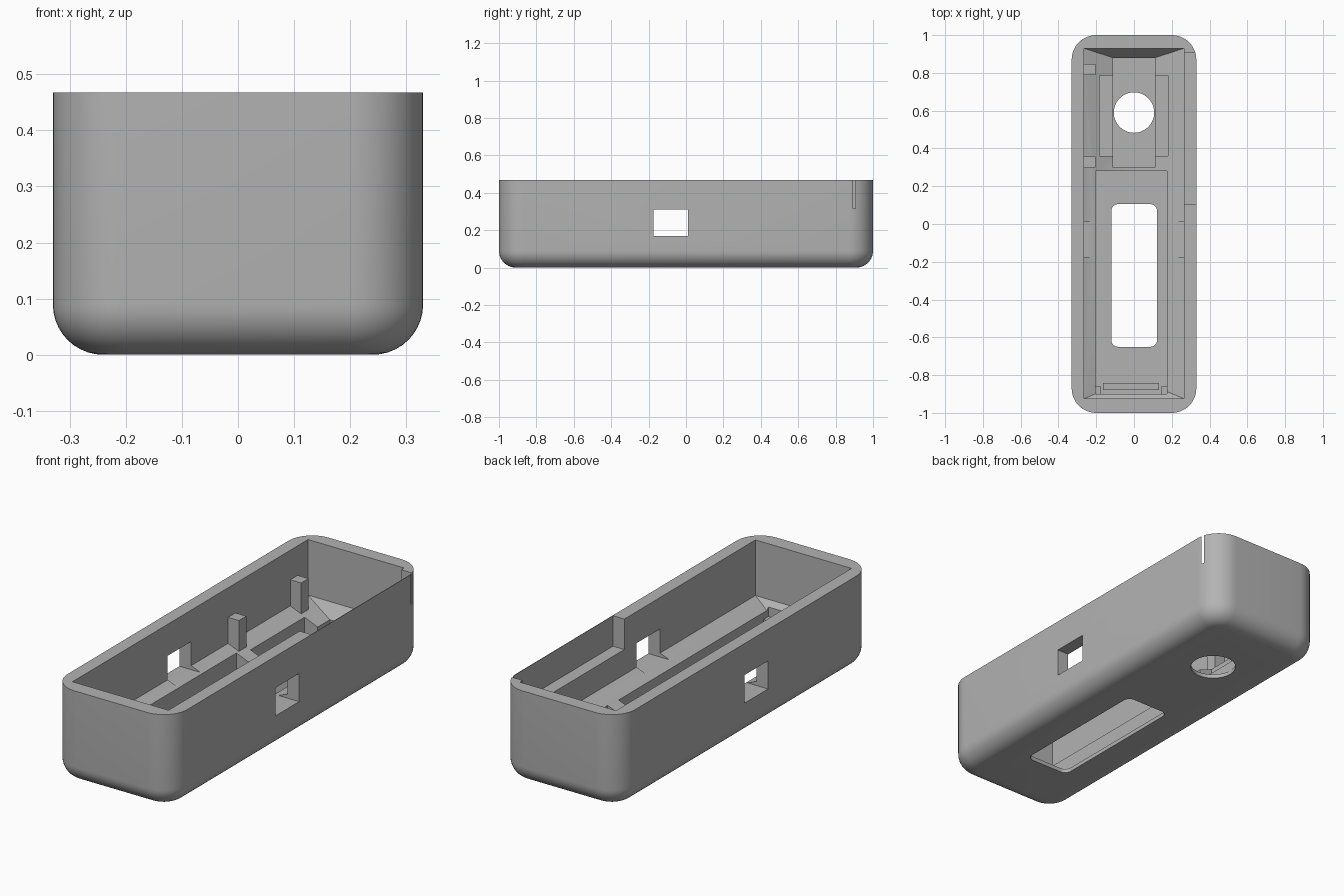
import bpy, bmesh, math

if "Cube" in bpy.data.objects:
    bpy.data.objects.remove(bpy.data.objects["Cube"], do_unlink=True)

grey = bpy.data.materials.new("plain_grey")
grey.use_nodes = True
grey.diffuse_color = (0.45, 0.45, 0.45, 1)
grey.node_tree.nodes["Principled BSDF"].inputs["Base Color"].default_value = (0.45, 0.45, 0.45, 1)


def make_object(name, bm):
    bmesh.ops.recalc_face_normals(bm, faces=bm.faces)
    mesh = bpy.data.meshes.new(name)
    bm.to_mesh(mesh)
    bm.free()
    mesh.materials.append(grey)
    obj = bpy.data.objects.new(name, mesh)
    bpy.context.collection.objects.link(obj)
    return obj


def box(name, xs, ys, zs, corner=0, base=0):
    """Box from ranges, with optional rounded upright corners and base edge."""
    bm = bmesh.new()
    bmesh.ops.create_cube(bm, size=1)
    for v in bm.verts:
        v.co = [r[0] if c < 0 else r[1] for c, r in zip(v.co, (xs, ys, zs))]
    if corner:
        upright = [e for e in bm.edges if abs(e.verts[0].co.z - e.verts[1].co.z) > 1e-4]
        bmesh.ops.bevel(bm, geom=upright, offset=corner, segments=12, profile=0.5, affect='EDGES')
    if base:
        low = [e for e in bm.edges if all(abs(v.co.z - zs[0]) < 1e-5 for v in e.verts)]
        bmesh.ops.bevel(bm, geom=low, offset=base, segments=10, profile=0.5, affect='EDGES')
    return make_object(name, bm)


def cavity(name):
    """Straight-sided well ending in a shallow hipped floor."""
    bm = bmesh.new()
    rings = []
    for x, y0, y1, z in ((0.11, -0.86, 0.88, 0.128), (0.265, -0.925, 0.93, 0.19),
                         (0.265, -0.925, 0.93, 0.6)):
        rings.append([bm.verts.new(p) for p in ((-x, y0, z), (x, y0, z), (x, y1, z), (-x, y1, z))])
    bm.faces.new(rings[0])
    bm.faces.new(rings[-1])
    for a, b in zip(rings, rings[1:]):
        for i in range(4):
            j = (i + 1) % 4
            bm.faces.new((a[i], a[j], b[j], b[i]))
    return make_object(name, bm)


def cut(target, cutter):
    mod = target.modifiers.new("cut", 'BOOLEAN')
    mod.operation = 'DIFFERENCE'
    mod.solver = 'EXACT'
    mod.object = cutter
    cutter.hide_render = True
    bpy.context.view_layer.objects.active = target
    bpy.ops.object.modifier_apply(modifier=mod.name)
    bpy.data.objects.remove(cutter, do_unlink=True)


# Rounded outer shell and its main well
shell = box("case_shell", (-0.33, 0.33), (-1, 1), (0, 0.467), corner=0.13, base=0.09)
cut(shell, cavity("well"))

# Stepped recesses in the floor
cut(shell, box("long_recess", (-0.205, 0.175), (-0.9, 0.28), (0.02, 0.3)))
cut(shell, box("wide_recess", (-0.183, 0.18), (0.36, 0.785), (0.07, 0.3)))
cut(shell, box("narrow_recess", (-0.11, 0.112), (0.3, 0.88), (0.02, 0.3)))

# Openings through the base
cut(shell, box("display_opening", (-0.12, 0.122), (-0.65, 0.105), (-0.1, 0.1), corner=0.035))
bm = bmesh.new()
bmesh.ops.create_cone(bm, cap_ends=True, segments=64, radius1=0.107, radius2=0.107, depth=0.2)
bmesh.ops.translate(bm, verts=bm.verts, vec=(0, 0.59, 0))
cut(shell, make_object("round_opening", bm))

# Side windows with level sills, and the pocket in the left wall
cut(shell, box("side_windows", (-0.5, 0.5), (-0.175, 0.01), (0.17, 0.31)))
cut(shell, box("wall_pocket", (0.2, 0.3275), (0.107, 0.907), (0.315, 0.6)))

# Support posts beside the right wall
parts = [shell]
for name, y in (("front_post", 0.3), ("back_post", 0.79)):
    parts.append(box(name, (-0.266, -0.205), (y, y + 0.058), (0.13, 0.32)))

# Retaining bar and corner blocks at the front of the long recess
parts.append(box("retaining_bar", (-0.165, 0.132), (-0.878, -0.842), (0.015, 0.1)))
for name, x in (("right_corner_block", -0.205), ("left_corner_block", 0.145)):
    parts.append(box(name, (x, x + 0.03), (-0.901, -0.86), (0.015, 0.12)))

# Smooth curves, keep corners crisp
bpy.context.view_layer.update()
bpy.ops.object.select_all(action='DESELECT')
for obj in parts:
    obj.select_set(True)
bpy.context.view_layer.objects.active = shell
bpy.ops.object.shade_smooth_by_angle(angle=math.radians(30))
